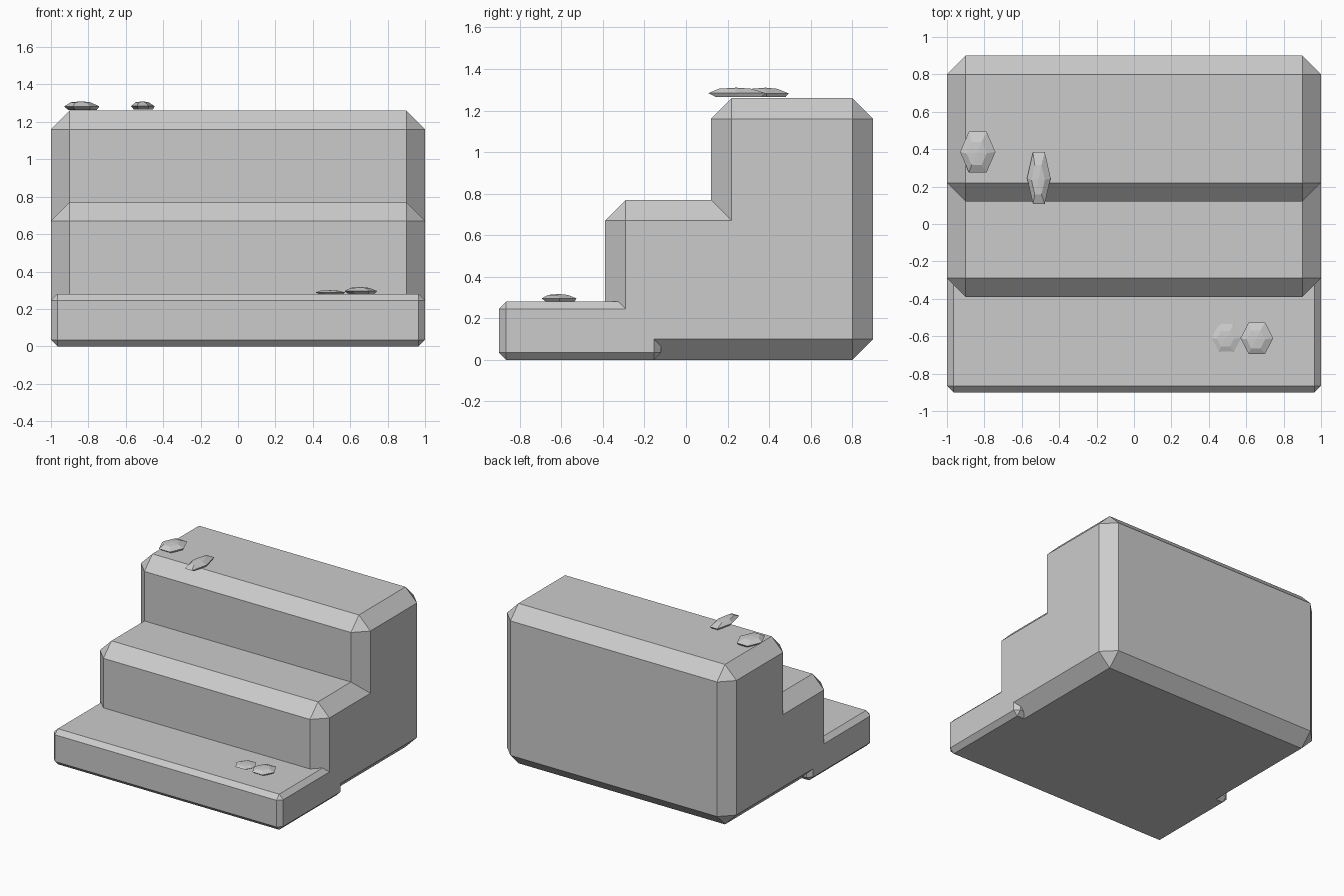
import bpy, bmesh, math

if "Cube" in bpy.data.objects:
    bpy.data.objects.remove(bpy.data.objects["Cube"])


def finish(bm, name):
    bmesh.ops.recalc_face_normals(bm, faces=bm.faces)
    mesh = bpy.data.meshes.new(name)
    bm.to_mesh(mesh)
    bm.free()
    obj = bpy.data.objects.new(name, mesh)
    bpy.context.collection.objects.link(obj)
    return obj


def step_block(name, y_front, height, chamfer, width=2.0, depth=0.78):
    bm = bmesh.new()
    bmesh.ops.create_cube(bm, size=1)
    for v in bm.verts:
        v.co.x *= width
        v.co.y = y_front + (v.co.y + 0.5) * depth
        v.co.z = (v.co.z + 0.5) * height
    bmesh.ops.bevel(bm, geom=bm.edges[:], offset=chamfer, offset_type='OFFSET',
                    segments=1, profile=0.5, affect='EDGES')
    return finish(bm, name)


def pebble(name, x0, x1, y0, y1, z0, z1):
    """Flat six-sided stone: underside, widest rim, and a faceted crown."""
    bm = bmesh.new()
    rx, ry = (x1 - x0) / 2, (y1 - y0) / 2 / math.sin(math.pi / 3)
    cx, cy = (x0 + x1) / 2, (y0 + y1) / 2
    rings = []
    for r, h, shift in ((0.78, 0, 0.06), (0.97, 0.4, 0.02), (0.55, 0.88, -0.04)):
        rings.append([bm.verts.new((cx + rx * (r * math.cos(a) + shift),
                                    cy + ry * (r * math.sin(a) + shift),
                                    z0 + (z1 - z0) * h))
                      for a in (i * math.pi / 3 for i in range(6))])
    apex = bm.verts.new((cx, cy, z1))
    bm.faces.new(rings[0])
    for i in range(6):
        j = (i + 1) % 6
        for low, high in zip(rings, rings[1:]):
            bm.faces.new((low[i], low[j], high[j], high[i]))
        bm.faces.new((rings[2][i], rings[2][j], apex))
    return finish(bm, name)


# Three overlapping chamfered blocks, each with its own height
step_block("lower_step", -0.90, 0.28, 0.035)
step_block("middle_step", -0.39, 0.77, 0.10)
step_block("upper_step", 0.12, 1.26, 0.10)

# Loose stones lying on the top and bottom treads
pebble("top_pebble_wide", -0.935, -0.74, 0.27, 0.495, 1.264, 1.31)
pebble("top_pebble_long", -0.575, -0.445, 0.10, 0.385, 1.266, 1.31)
pebble("bottom_pebble_small", 0.41, 0.575, -0.685, -0.535, 0.28, 0.30)
pebble("bottom_pebble_large", 0.565, 0.745, -0.70, -0.525, 0.281, 0.317)
